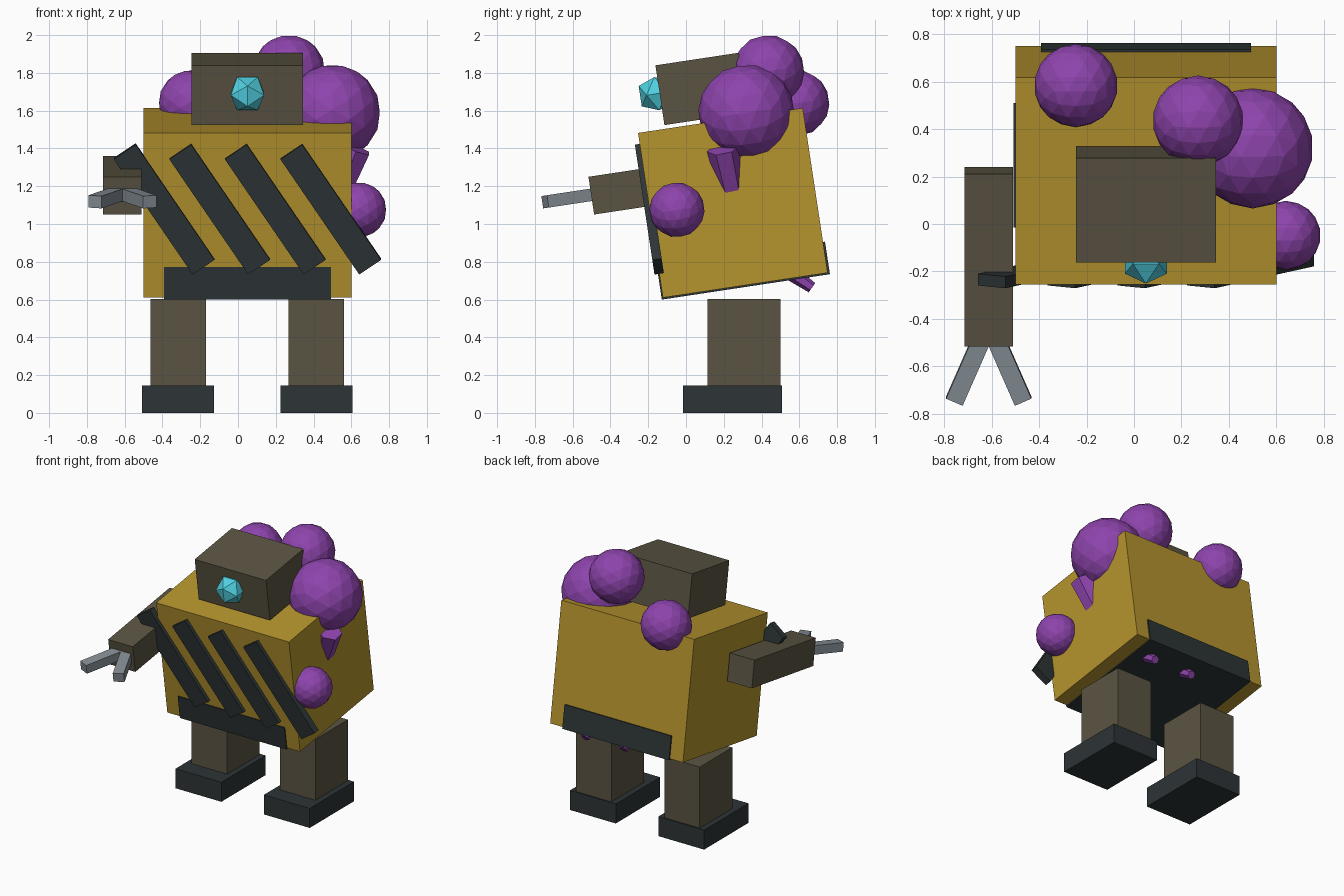
import bpy, bmesh, math
from mathutils import Matrix, Vector

cube = bpy.data.objects.get("Cube")
if cube:
    bpy.data.objects.remove(cube, do_unlink=True)

TILT = Matrix.Rotation(0.15, 4, 'X')   # forward lean of the upper body
UPRIGHT = Matrix.Identity(4)


def material(name, *rgb):
    """One flat colour, given as 0-255 display values."""
    def linear(v):
        v /= 255
        return v / 12.92 if v <= 0.04045 else ((v + 0.055) / 1.055) ** 2.4
    colour = [linear(v) for v in rgb] + [1.0]
    m = bpy.data.materials.new(name)
    m.use_nodes = True
    m.diffuse_color = colour
    shader = next(n for n in m.node_tree.nodes if n.type == 'BSDF_PRINCIPLED')
    shader.inputs["Base Color"].default_value = colour
    shader.inputs["Roughness"].default_value = 0.8
    return m


GOLD = material("gold paint", 181, 148, 46)
OLIVE = material("olive metal", 90, 84, 66)
DARK = material("dark rubber", 45, 52, 54)
PURPLE = material("purple growth", 142, 68, 173)
CYAN = material("cyan glow", 80, 208, 224)
STEEL = material("steel grey", 134, 143, 150)


def finish(name, bm, mat, matrix):
    bm.normal_update()
    mesh = bpy.data.meshes.new(name)
    bm.to_mesh(mesh)
    bm.free()
    mesh.materials.append(mat)
    obj = bpy.data.objects.new(name, mesh)
    obj.matrix_world = matrix
    bpy.context.collection.objects.link(obj)
    return obj


def box(name, mat, centre, size, rotation=TILT):
    bm = bmesh.new()
    bmesh.ops.create_cube(bm, size=1)
    bmesh.ops.scale(bm, vec=size, verts=bm.verts)
    return finish(name, bm, mat, Matrix.Translation(centre) @ rotation)


def ball(name, mat, centre, radius, cuts=0):
    """Icosahedron standing on an edge, optionally split finer."""
    bm = bmesh.new()
    phi = (1 + math.sqrt(5)) / 2
    for a in (-1, 1):
        for b in (-phi, phi):
            for co in ((0, b, a), (a, 0, b), (b, a, 0)):
                bm.verts.new(co)
    bmesh.ops.convex_hull(bm, input=bm.verts)
    if cuts:
        bmesh.ops.subdivide_edges(bm, edges=bm.edges[:], cuts=cuts, use_grid_fill=True)
    for v in bm.verts:
        v.co = v.co.normalized() * radius
    bmesh.ops.recalc_face_normals(bm, faces=bm.faces)
    return finish(name, bm, mat, Matrix.Translation(centre) @ TILT)


def tendril(name, start, end, r_start, r_end):
    """Six-sided tapered stub between two points."""
    start, end = Vector(start), Vector(end)
    axis = end - start
    bm = bmesh.new()
    bmesh.ops.create_cone(bm, cap_ends=True, segments=6, radius1=r_start,
                          radius2=r_end, depth=axis.length)
    turn = axis.to_track_quat('Z', 'Y').to_matrix().to_4x4()
    return finish(name, bm, PURPLE, Matrix.Translation((start + end) / 2) @ turn)


# Legs and feet
for side, x in (("left", 0.415), ("right", -0.317)):
    box(side + "_leg", OLIVE, (x, 0.307, 0.37), (0.293, 0.385, 0.465), UPRIGHT)
    box(side + "_foot", DARK, (x, 0.247, 0.073), (0.38, 0.525, 0.146), UPRIGHT)

# Body, base plate and head
box("body", GOLD, (0.05, 0.248, 1.112), (1.1, 0.882, 0.882))
box("base_plate", DARK, (0.05, 0.304, 0.753), (0.884, 0.9, 0.174))
box("head", OLIVE, (0.05, 0.082, 1.715), (0.59, 0.445, 0.32))
ball("eye", CYAN, (0.05, -0.155, 1.69), 0.104)

# Slanted hazard bars across the chest
for i in range(4):
    box(f"chest_bar_{i + 1}", DARK, (0.05 + 0.294 * (i - 1.5), -0.194, 1.08),
        (0.14, 0.05, 0.745), TILT @ Matrix.Rotation(-0.595, 4, 'Y'))

# Right arm with a two-pronged claw
ARM_X = -0.612
box("right_arm", OLIVE, (ARM_X, -0.138, 1.205), (0.204, 0.735, 0.202))
for name, s in (("outer", -1), ("inner", 1)):
    box(name + "_claw", STEEL, (ARM_X + s * 0.085, -0.61, 1.138),
        (0.076, 0.3, 0.066), TILT @ Matrix.Rotation(s * 0.41, 4, 'Z'))

# Purple growths
ball("shoulder_growth", PURPLE, (0.5, 0.32, 1.59), 0.255, 2)
ball("top_growth", PURPLE, (0.27, 0.435, 1.81), 0.191, 2)
ball("back_growth", PURPLE, (-0.245, 0.583, 1.64), 0.176, 2)
ball("side_growth", PURPLE, (0.64, -0.048, 1.075), 0.146, 2)

# Tendrils on the side and underneath
tendril("side_tendril", (0.625, 0.195, 1.4), (0.53, 0.245, 1.165), 0.085, 0.07)
for name, x in (("left", 0.37), ("middle", 0.05)):
    tendril(name + "_under_tendril", (x, 0.55, 0.745), (x, 0.667, 0.663), 0.042, 0.03)
